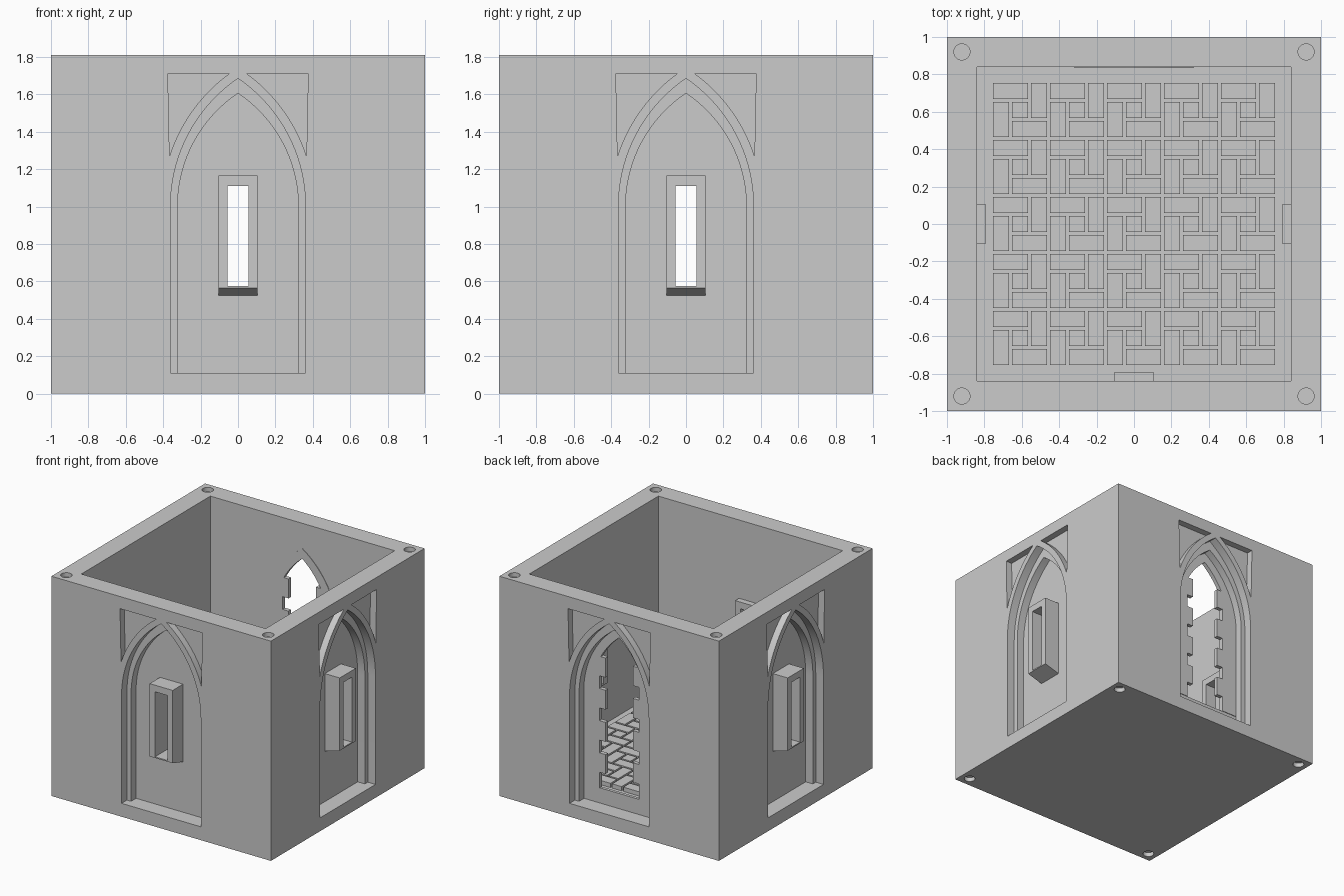
import bpy, bmesh, math
from mathutils import Matrix, Vector

cube = bpy.data.objects.get("Cube")
if cube:
    bpy.data.objects.remove(cube, do_unlink=True)

stone = bpy.data.materials.new("stone_grey")
stone.use_nodes = True
GREY = (0.6, 0.6, 0.6, 1)
stone.diffuse_color = GREY
stone.node_tree.nodes["Principled BSDF"].inputs["Base Color"].default_value = GREY

HEIGHT, INNER, PANEL, FLOOR = 1.81, 0.84, 0.865, 0.235
SPRING = 1.0


def finish(name, bm, turn=0):
    """Turn a bmesh into an object, rotated about the vertical axis."""
    bmesh.ops.transform(bm, matrix=Matrix.Rotation(turn, 4, 'Z'), verts=bm.verts)
    bmesh.ops.recalc_face_normals(bm, faces=bm.faces)
    me = bpy.data.meshes.new(name)
    bm.to_mesh(me)
    bm.free()
    me.materials.append(stone)
    ob = bpy.data.objects.new(name, me)
    bpy.context.collection.objects.link(ob)
    return ob


def extrude(name, points, offset, turn=0):
    """Extrude a loop of 3D points along an offset."""
    bm = bmesh.new()
    face = bm.faces.new([bm.verts.new(p) for p in points])
    new = bmesh.ops.extrude_face_region(bm, geom=[face])["geom"]
    verts = [v for v in new if isinstance(v, bmesh.types.BMVert)]
    bmesh.ops.translate(bm, verts=verts, vec=Vector(offset))
    return finish(name, bm, turn)


def wall_prism(name, outline, y0, y1, turn=0):
    return extrude(name, [(x, y0, z) for x, z in outline], (0, y1 - y0, 0), turn)


def add_box(bm, x0, x1, y0, y1, z0, z1):
    size = Matrix.Diagonal((x1 - x0, y1 - y0, z1 - z0, 1))
    place = Matrix.Translation(((x0 + x1) / 2, (y0 + y1) / 2, (z0 + z1) / 2))
    bmesh.ops.create_cube(bm, size=1, matrix=place @ size)


def box(name, *limits, turn=0):
    bm = bmesh.new()
    add_box(bm, *limits)
    return finish(name, bm, turn)


def arc(half, rise, z_from=SPRING, radius=None, z_to=None, steps=18):
    """Right half of a pointed arch, from low to high."""
    r = (half ** 2 + rise ** 2) / (2 * half)
    c = half - r
    r = radius or r
    a0 = math.asin((z_from - SPRING) / r)
    a1 = math.asin((z_to - SPRING) / r) if z_to else math.acos(-c / r)
    angles = [a0 + (a1 - a0) * i / steps for i in range(steps + 1)]
    return [(c + r * math.cos(a), SPRING + r * math.sin(a)) for a in angles]


def symmetric(right):
    """Close a right-hand outline that ends on the centre line."""
    right = right[:-1] + [(0, right[-1][1])]
    return right + [(-x, z) for x, z in reversed(right[:-1])]


def cut(ob, *cutters):
    bpy.context.view_layer.objects.active = ob
    for c in cutters:
        mod = ob.modifiers.new("cut", 'BOOLEAN')
        mod.operation, mod.solver, mod.object = 'DIFFERENCE', 'EXACT', c
        bpy.ops.object.modifier_apply(modifier=mod.name)


def discard(*cutters):
    for c in cutters:
        bpy.data.objects.remove(c, do_unlink=True)


# Hollow room
room = box("room_walls", -1, 1, -1, 1, 0, HEIGHT)
cavity = box("cavity", -INNER, INNER, -INNER, INNER, 0.2, 2)
cut(room, cavity)
discard(cavity)

# Stepped pointed recesses and corner spandrels on all four sides
outer = symmetric([(0.361, 0.11)] + arc(0.361, 0.685))
inner = symmetric([(0.323, 0.11)] + arc(0.323, 0.605))
spandrel = [(0.375, 1.71)] + arc(0.361, 0.685, 1.27, 0.878, 1.71)
mirrored = [(-x, z) for x, z in spandrel]
for side in range(4):
    turn = side * math.pi / 2
    cutters = [wall_prism("outer_cut", outer, -1.1, -0.93, turn),
               wall_prism("inner_cut", inner, -1.1, -PANEL, turn),
               wall_prism("left_cut", spandrel, -1.1, -0.945, turn),
               wall_prism("right_cut", mirrored, -1.1, -0.945, turn)]
    cut(room, *cutters)
    discard(*cutters)

# Slit windows with deep frames and sloping undersides
frame_profile = [(-1, 0.565), (-1, 1.165), (-0.79, 1.165), (-0.79, 0.565),
                 (-INNER, 0.525), (-PANEL, 0.525)]
for name, side in (("front", 0), ("left", 1), ("right", 3)):
    turn = side * math.pi / 2
    frame = extrude(name + "_window_frame",
                    [(-0.105, y, z) for y, z in frame_profile], (0.21, 0, 0), turn)
    slit = box("slit_cut", -0.056, 0.056, -1.1, -0.7, 0.575, 1.11, turn=turn)
    cut(room, slit)
    cut(frame, slit)
    discard(slit)

# Back doorway with toothed stone jambs
surround = wall_prism("door_surround",
                      symmetric([(0.322, FLOOR)] + arc(0.322, 0.603)),
                      0.836, 0.87)
jamb = [(0.18, FLOOR), (0.18, 0.365)]
for i in range(4):
    z = 0.365 + i * 0.265
    jamb += [(0.125, z), (0.125, z + 0.16)]
    if i < 3:
        jamb += [(0.18, z + 0.16), (0.18, z + 0.265)]
doorway = wall_prism("doorway_cut", symmetric(jamb + arc(0.25, 0.52, 1.32)), 0.7, 1.1)
cut(room, doorway)
cut(surround, doorway)
discard(doorway)

# Round sockets at the corners, top and bottom
for x in (-0.92, 0.92):
    for y in (-0.92, 0.92):
        for z in (0, HEIGHT):
            bm = bmesh.new()
            bmesh.ops.create_cone(bm, cap_ends=True, segments=32, radius1=0.043,
                                  radius2=0.043, depth=0.07,
                                  matrix=Matrix.Translation((x, y, z)))
            socket = finish("socket_cut", bm)
            cut(room, socket)
            discard(socket)

# Pinwheel floor tiles: column, row, width, depth in each three by three cell
PITCH, GAP, CELLS = 0.1017, 0.008, 5
pinwheel = [(0, 2, 2, 1), (2, 1, 1, 2), (1, 0, 2, 1), (0, 0, 1, 2), (1, 1, 1, 1)]
start = -PITCH * CELLS * 3 / 2
bm = bmesh.new()
for i in range(CELLS):
    for j in range(CELLS):
        for c, r, w, d in pinwheel:
            x = start + (3 * i + c) * PITCH
            y = start + (3 * j + r) * PITCH
            add_box(bm, x + GAP, x + w * PITCH - GAP,
                    y + GAP, y + d * PITCH - GAP, 0.19, FLOOR)
finish("floor_tiles", bm)

# Smooth the curved reveals while keeping edges crisp
for ob in bpy.context.view_layer.objects:
    ob.select_set(ob in (room, surround))
bpy.context.view_layer.objects.active = room
bpy.ops.object.shade_smooth_by_angle(angle=math.radians(25))
